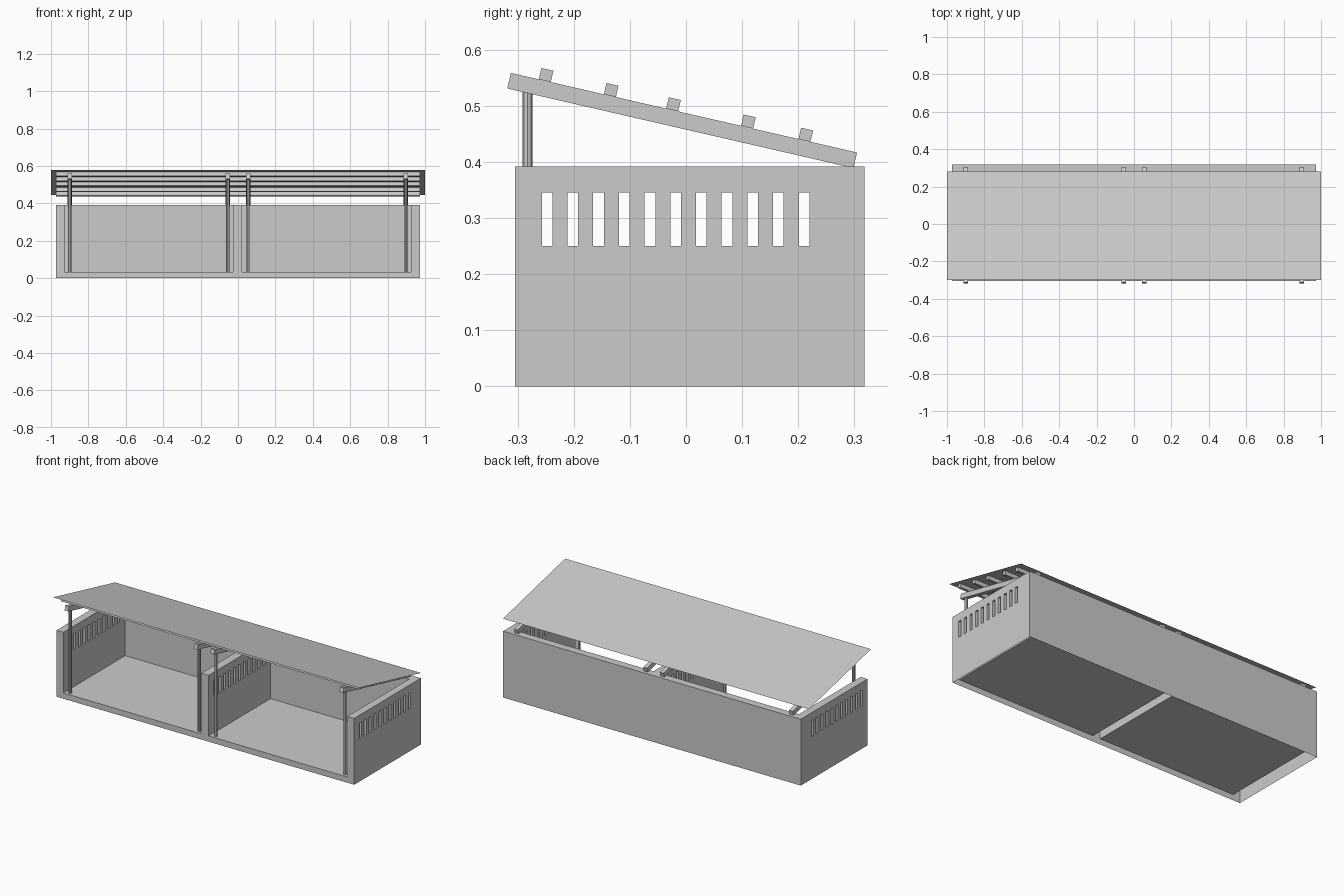
import bpy, bmesh, math
from mathutils import Matrix, Vector

if "Cube" in bpy.data.objects:
    bpy.data.objects.remove(bpy.data.objects["Cube"])

grey = bpy.data.materials.new("light_grey")
grey.diffuse_color = (0.6, 0.6, 0.6, 1)
grey.use_nodes = True
grey.node_tree.nodes["Principled BSDF"].inputs["Base Color"].default_value = grey.diffuse_color


def finish(name, bm):
    me = bpy.data.meshes.new(name)
    bm.to_mesh(me)
    bm.free()
    me.materials.append(grey)
    ob = bpy.data.objects.new(name, me)
    bpy.context.collection.objects.link(ob)
    return ob


def boxes(name, ranges, frame=Matrix()):
    """One object made of boxes given as (x0, x1, y0, y1, z0, z1)."""
    bm = bmesh.new()
    for x0, x1, y0, y1, z0, z1 in ranges:
        m = Matrix.Translation(((x0 + x1) / 2, (y0 + y1) / 2, (z0 + z1) / 2))
        m = frame @ m @ Matrix.Diagonal((x1 - x0, y1 - y0, z1 - z0, 1))
        bmesh.ops.create_cube(bm, size=1, matrix=m)
    return finish(name, bm)


# Shelter body: box with two open-fronted rooms and rows of vent slots
body = boxes("shelter_body", [(-0.973, 0.973, -0.305, 0.318, 0, 0.392)])
rooms = boxes("room_cutter", [(-0.928, -0.027, -0.4, 0.272, 0.034, 0.6),
                              (0.022, 0.928, -0.4, 0.272, 0.034, 0.6)])
slots = boxes("slot_cutter", [(-1.2, 1.2, -0.257 + i * 0.0458, -0.238 + i * 0.0458, 0.25, 0.346)
                              for i in range(11)])
for cutter in (rooms, slots):
    cutter.hide_render = True
    mod = body.modifiers.new("cut", 'BOOLEAN')
    mod.operation = 'DIFFERENCE'
    mod.solver = 'EXACT'
    mod.object = cutter
bpy.context.view_layer.update()
cut = bpy.data.meshes.new_from_object(
    body.evaluated_get(bpy.context.evaluated_depsgraph_get()))
body.modifiers.clear()
body.data = cut
for cutter in (rooms, slots):
    bpy.data.objects.remove(cutter)

# The underside is open, showing the raised floors
bm = bmesh.new()
bm.from_mesh(cut)
under = [f for f in bm.faces if all(v.co.z < 0.001 for v in f.verts)]
bmesh.ops.delete(bm, geom=under, context='FACES')
bm.to_mesh(cut)
bm.free()

# Roof frame: y runs down the slope, z is square to it
slope = Matrix.Translation((0, -0.3185, 0.531)) @ Matrix.Rotation(-math.radians(12.95), 4, 'X')

# Posts and rafters
for i, x in enumerate((-0.899, -0.055, 0.054, 0.898)):
    bm = bmesh.new()
    bmesh.ops.create_cone(bm, cap_ends=True, segments=8, radius1=0.0087, radius2=0.0087,
                          depth=0.494, matrix=Matrix.Translation((x, -0.2825, 0.281)))
    finish(f"post_{i + 1}", bm)
    boxes(f"rafter_{i + 1}", [(x - 0.012, x + 0.012, 0, 0.633, 0, 0.0285)], slope)

# Purlins
for i, s in enumerate((0.062, 0.181, 0.295, 0.432, 0.537)):
    boxes(f"purlin_{i + 1}", [(-0.973, 0.973, s - 0.011, s + 0.011, 0.0285, 0.0492)], slope)

# Thin roof sheet
bm = bmesh.new()
corners = ((-1, 0.008), (1, 0.008), (1, 0.603), (-1, 0.603))
bm.faces.new([bm.verts.new(slope @ Vector((x, s, 0.0496))) for x, s in corners])
finish("roof_sheet", bm)
